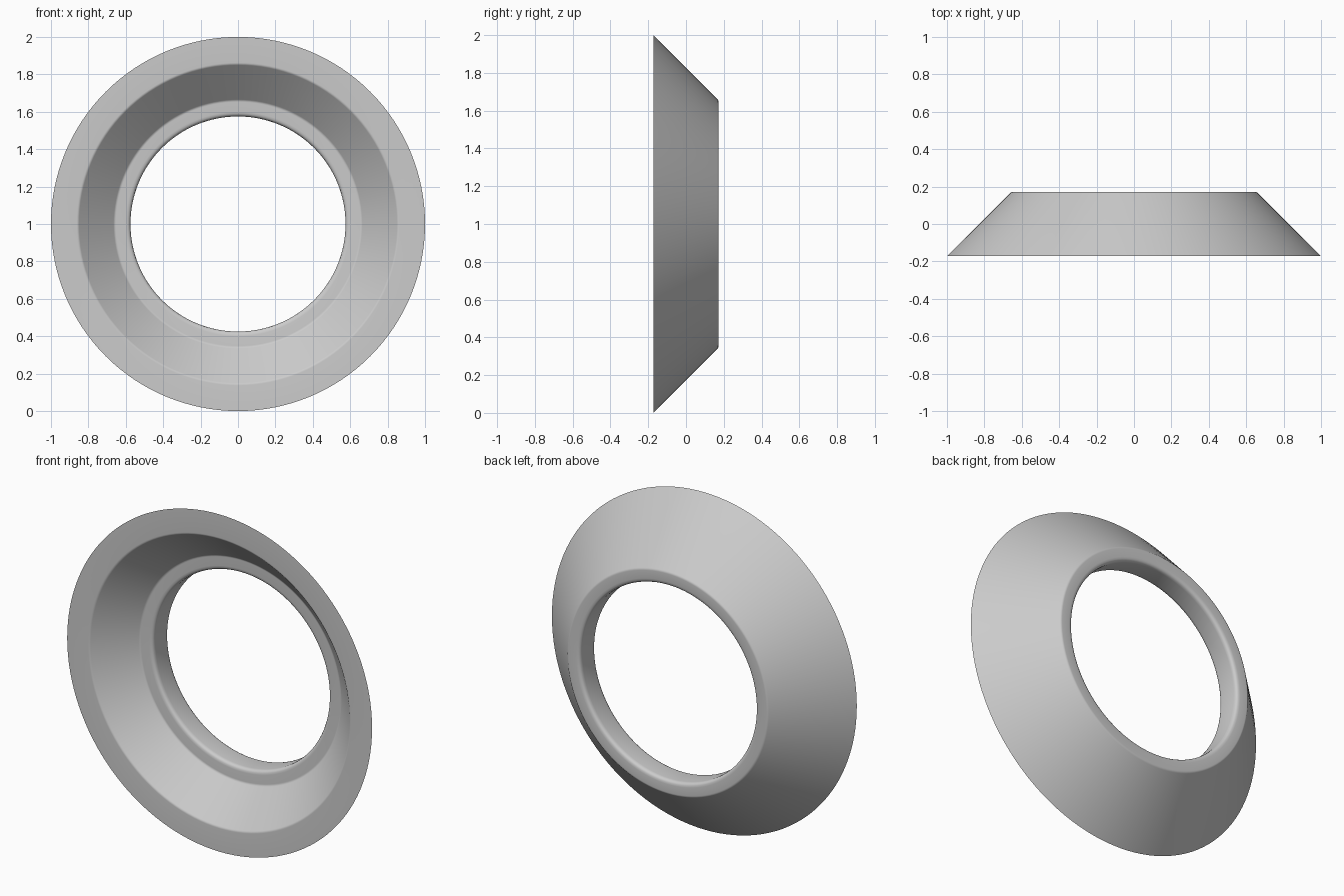
import bpy, bmesh, math
from mathutils import Vector

cube = bpy.data.objects.get("Cube")
if cube:
    bpy.data.objects.remove(cube, do_unlink=True)

SEGMENTS = 128

grey = bpy.data.materials.new("plain grey")
grey.use_nodes = True
colour = (0.6, 0.6, 0.6, 1)
grey.diffuse_color = colour
grey.node_tree.nodes["Principled BSDF"].inputs["Base Color"].default_value = colour

# Wall cross-section: radius, depth, corner rounding
corners = [
    (1.0, -0.172, 0),        # outer rim
    (0.655, 0.172, 0.008),   # back outer edge
    (0.575, 0.172, 0.025),   # back of bore
    (0.575, 0.025, 0.025),   # front of bore
    (0.66, 0.025, 0.008),    # inner ledge
    (0.855, -0.172, 0.008),  # mouth of the funnel
]


def rounded(points, steps=4):
    """Replace each corner with a short curve."""
    out = []
    for i, (r, y, size) in enumerate(points):
        p = Vector((r, y))
        if not size:
            out.append(p)
            continue
        before = Vector(points[i - 1][:2])
        after = Vector(points[(i + 1) % len(points)][:2])
        a = p + (before - p).normalized() * size
        b = p + (after - p).normalized() * size
        for k in range(steps + 1):
            t = k / steps
            out.append(a * (1 - t) ** 2 + p * 2 * t * (1 - t) + b * t * t)
    return out


# Ring: the cross-section spun around the y axis
bm = bmesh.new()
rings = []
for p in rounded(corners):
    angles = [math.tau * i / SEGMENTS for i in range(SEGMENTS)]
    rings.append([bm.verts.new((p.x * math.cos(a), p.y, 1 + p.x * math.sin(a)))
                  for a in angles])
for j, ring in enumerate(rings):
    nxt = rings[(j + 1) % len(rings)]
    for i in range(SEGMENTS):
        k = (i + 1) % SEGMENTS
        bm.faces.new((ring[i], ring[k], nxt[k], nxt[i]))
bmesh.ops.recalc_face_normals(bm, faces=bm.faces)
mesh = bpy.data.meshes.new("conical_ring")
bm.to_mesh(mesh)
bm.free()
mesh.materials.append(grey)

ring_object = bpy.data.objects.new("conical_ring", mesh)
bpy.context.collection.objects.link(ring_object)
bpy.context.view_layer.objects.active = ring_object
ring_object.select_set(True)
bpy.ops.object.shade_smooth_by_angle(angle=math.radians(30))
